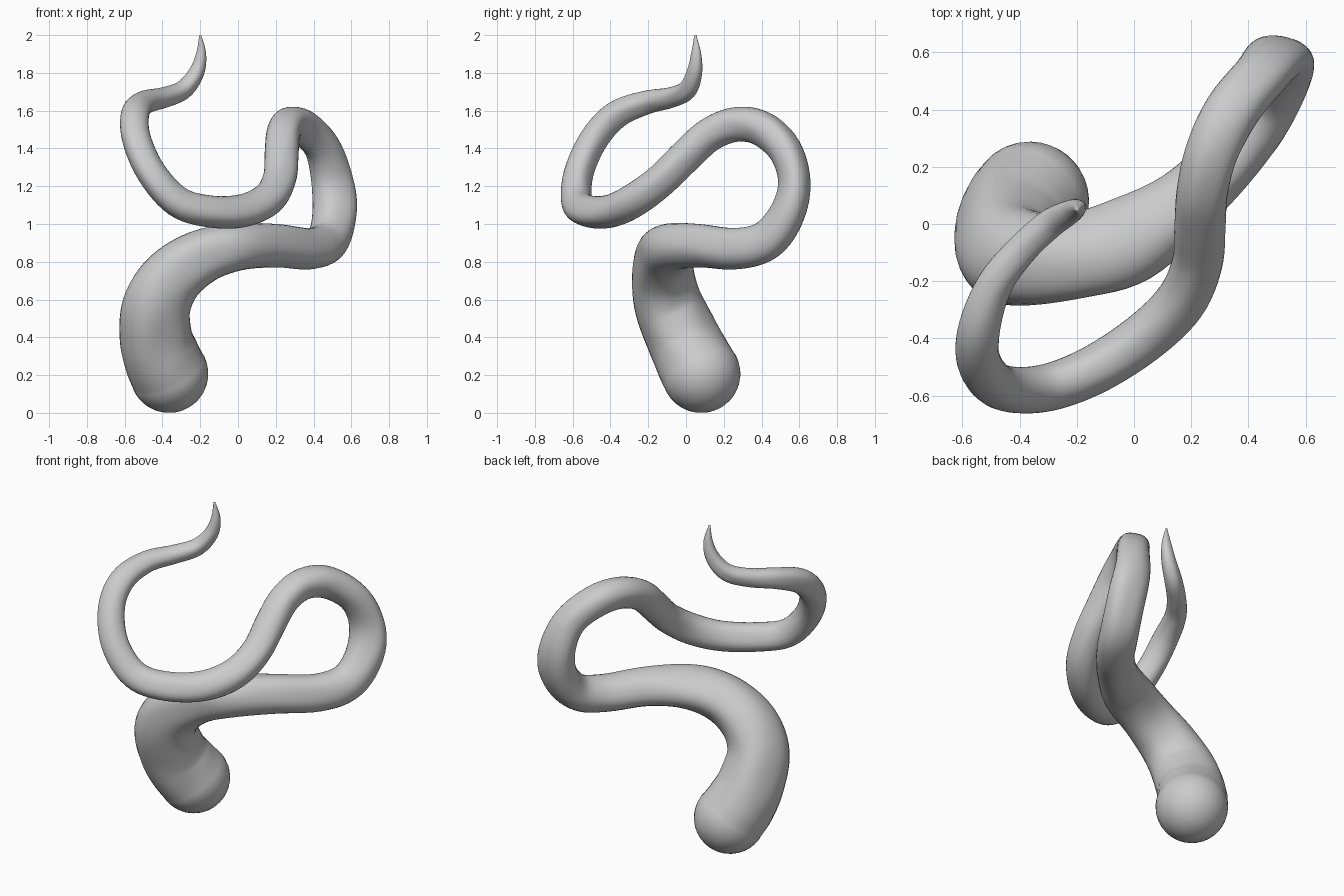
import bpy, bmesh, math
from mathutils import Vector

if "Cube" in bpy.data.objects:
    bpy.data.objects.remove(bpy.data.objects["Cube"])

# Centre line of the tentacle: x, y, z, radius
path = [
    (-.365, .08, .208, .208), (-.405, .035, .29, .204), (-.437, -.02, .40, .194),
    (-.435, -.095, .57, .182), (-.35, -.125, .72, .165), (-.19, -.115, .83, .145),
    (0, -.055, .88, .125), (.20, .09, .885, .114), (.37, .27, .868, .11),
    (.47, .43, .91, .106), (.51, .54, 1.06, .094), (.495, .575, 1.23, .086),
    (.445, .52, 1.40, .089), (.345, .40, 1.51, .094), (.275, .26, 1.53, .092),
    (.24, .12, 1.475, .09), (.23, 0, 1.365, .09), (.22, -.13, 1.235, .088),
    (.16, -.27, 1.13, .09), (.03, -.40, 1.068, .088), (-.15, -.515, 1.065, .085),
    (-.32, -.575, 1.115, .083), (-.46, -.57, 1.27, .079), (-.54, -.49, 1.45, .077),
    (-.545, -.37, 1.58, .074), (-.49, -.21, 1.645, .063), (-.39, -.085, 1.67, .055),
    (-.29, .005, 1.71, .051), (-.22, .045, 1.80, .042), (-.195, .055, 1.90, .027),
    (-.20, .05, 2.0, .005)]
STEPS, SIDES = 6, 32


def spline(pts):
    """Catmull-Rom samples through 4D points (position and radius)."""
    p = [Vector(q) for q in pts]
    p = [2 * p[0] - p[1]] + p + [2 * p[-1] - p[-2]]
    out = []
    for a, b, c, d in zip(p, p[1:], p[2:], p[3:]):
        for k in range(STEPS):
            t = k / STEPS
            out.append(.5 * (2 * b + (c - a) * t + (2 * a - 5 * b + 4 * c - d) * t * t
                             + (3 * b - a - 3 * c + d) * t ** 3))
    return out + [p[-2]]


samples = spline(path)
centres = [s.to_3d() for s in samples]
radii = [max(s.w, .004) for s in samples]

# Rounded blunt root: shrinking rings before the first sample
back = (centres[0] - centres[1]).normalized()
c0, r0 = centres[0].copy(), radii[0]
for k in range(1, 10):
    a = math.radians(9.8 * k)
    centres.insert(0, c0 + back * r0 * math.sin(a))
    radii.insert(0, r0 * math.cos(a))

# Sweep ridged rings along the line, carrying the frame along
bm = bmesh.new()
rings, side = [], Vector((0, 1, 0))
n = len(centres)
for i, (c, r) in enumerate(zip(centres, radii)):
    tan = (centres[min(i + 1, n - 1)] - centres[max(i - 1, 0)]).normalized()
    side = (side - tan * side.dot(tan)).normalized()
    other = tan.cross(side)
    # flattened stretches: rear upright wide in x, lower arm wide in y
    wide_x = 1 + .33 * math.exp(-((c.z - 1.17) / .22) ** 2) * (c.y > .3)
    wide_y = 1 + .3 * math.exp(-((c.x - .02) / .15) ** 2) * (c.z < 1 and c.y < .4)
    ridge = .04 * min(1, max(0, i - 9) / 14)
    ring = []
    for k in range(SIDES):
        a = math.tau * k / SIDES
        lump = math.sin(3 * a + i * .05) + .6 * math.sin(5 * a - i * .09) * math.sin(i * .21)
        off = (side * math.cos(a) + other * math.sin(a)) * r * (1 + ridge * lump)
        off.x *= wide_x
        off.y *= wide_y
        ring.append(bm.verts.new(c + off))
    rings.append(ring)
for p, q in zip(rings, rings[1:]):
    for k in range(SIDES):
        j = (k + 1) % SIDES
        bm.faces.new((p[k], p[j], q[j], q[k]))
bm.faces.new(rings[0][::-1])
bm.faces.new(rings[-1])
# relax tight bends
for _ in range(2):
    bmesh.ops.smooth_vert(bm, verts=[v for r in rings[10:-8] for v in r], factor=.4,
                          use_axis_x=True, use_axis_y=True, use_axis_z=True)
bmesh.ops.recalc_face_normals(bm, faces=bm.faces)
for f in bm.faces:
    f.smooth = True
mesh = bpy.data.meshes.new("tentacle")
bm.to_mesh(mesh)
bm.free()
tentacle = bpy.data.objects.new("tentacle", mesh)
bpy.context.collection.objects.link(tentacle)
